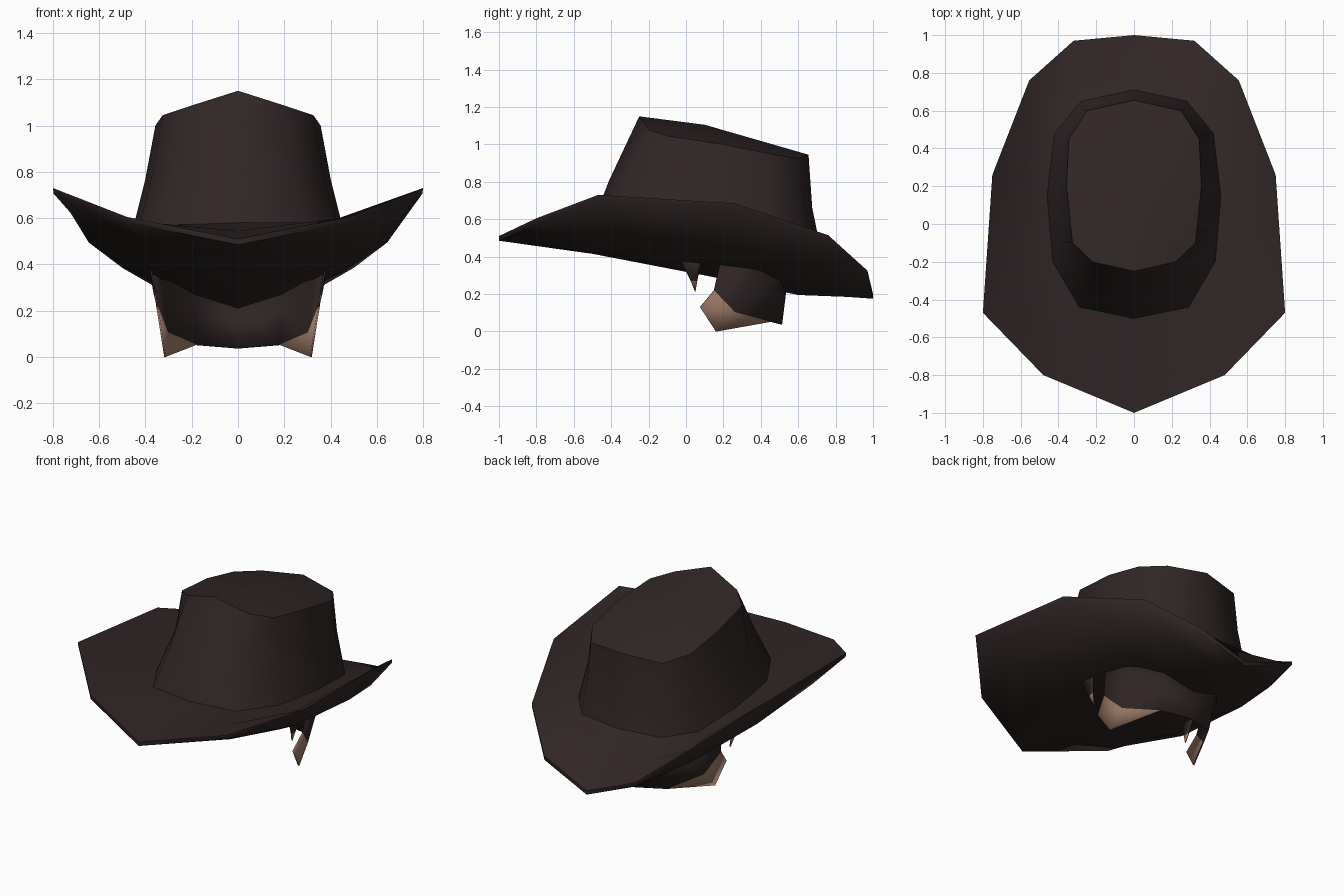
import bpy, bmesh

if "Cube" in bpy.data.objects:
    bpy.data.objects.remove(bpy.data.objects["Cube"])


def material(name, rgb):
    m = bpy.data.materials.new(name)
    m.diffuse_color = (*rgb, 1)
    m.use_nodes = True
    m.node_tree.nodes["Principled BSDF"].inputs["Base Color"].default_value = m.diffuse_color
    return m


FELT = material("dark brown felt", (0.030, 0.019, 0.019))
HAIR = material("dark brown hair", (0.029, 0.018, 0.018))
SKIN = material("tan skin", (0.36, 0.21, 0.15))


def finish(name, bm, mats, angle):
    bmesh.ops.recalc_face_normals(bm, faces=bm.faces)
    me = bpy.data.meshes.new(name)
    bm.to_mesh(me)
    bm.free()
    ob = bpy.data.objects.new(name, me)
    bpy.context.collection.objects.link(ob)
    for m in mats:
        me.materials.append(m)
    bpy.ops.object.select_all(action='DESELECT')
    ob.select_set(True)
    bpy.context.view_layer.objects.active = ob
    bpy.ops.object.shade_smooth_by_angle(angle=angle)
    return ob


def ring(bm, half):
    """Close a half outline (front to back, x >= 0) into a symmetric ring."""
    pts = half + [(-x, y, z) for x, y, z in half[-2:0:-1]]
    return [bm.verts.new(p) for p in pts]


def loft(bm, rings):
    for a, b in zip(rings, rings[1:]):
        n = len(a)
        for i in range(n):
            j = (i + 1) % n
            bm.faces.new((a[i], a[j], b[j], b[i]))


def cap(bm, r, centre):
    c = bm.verts.new(centre)
    for i in range(len(r)):
        bm.faces.new((r[i], r[(i + 1) % len(r)], c))


# Shared outlines, each from front to back
brim_edge = [(0, -1, .51), (.48, -.8, .605), (.8, -.47, .73), (.75, .26, .685),
             (.555, .76, .515), (.32, .97, .325), (0, 1, .2)]
brim_middle = [(0, -.75, .545), (.38, -.62, .58), (.62, -.34, .61), (.61, .2, .57),
               (.49, .62, .48), (.31, .82, .4), (0, .87, .34)]
crown_base = [(0, -.5, .58), (.29, -.44, .57), (.43, -.2, .555), (.46, .15, .53),
              (.42, .48, .49), (.28, .65, .48), (0, .71, .49)]
crown_middle = [(0, -.41, .81), (.24, -.34, .8), (.37, -.1, .79), (.4, .15, .77),
                (.375, .45, .72), (.27, .61, .68), (0, .675, .66)]
crown_top = [(0, -.25, 1.15), (.22, -.2, 1.08), (.325, -.1, 1.045), (.357, .2, 1.0),
             (.345, .45, .95), (.25, .6, .925), (0, .655, .945)]
under_middle = [(0, -.75, .45), (.38, -.62, .485), (.65, -.34, .54), (.645, .2, .495),
                (.5, .62, .385), (.3, .83, .27), (0, .86, .185)]
under_inner = [(0, -.5, .415), (.29, -.44, .42), (.43, -.2, .4), (.46, .15, .375),
               (.38, .48, .335), (.22, .57, .265), (0, .6, .195)]

# Crown with a raised centre ridge
bm = bmesh.new()
rings = [ring(bm, h) for h in (crown_base, crown_middle, crown_top)]
loft(bm, rings)
cap(bm, rings[-1], (0, .1, 1.105))
finish("hat_crown", bm, [FELT], 0.9)

# Brim: upper surface, thin rim, sagging lower surface closed under the crown
bm = bmesh.new()
lower_edge = [(x * .995, y, z - .025) for x, y, z in brim_edge]
rings = [ring(bm, h) for h in
         (crown_base, brim_middle, brim_edge, lower_edge, under_middle, under_inner)]
loft(bm, rings)
cap(bm, rings[-1], (0, .15, .29))
finish("hat_brim", bm, [FELT], 0.9)


def sheet(name, parts):
    """Thin mirrored sheet from polygons, each given as (material index, points)."""
    bm = bmesh.new()
    for side in (1, -1):
        for index, pts in parts:
            f = bm.faces.new([bm.verts.new((x * side, y, z)) for x, y, z in pts])
            f.material_index = index
    bmesh.ops.remove_doubles(bm, verts=bm.verts, dist=.0005)
    ob = finish(name, bm, [HAIR, SKIN], 0.7)
    mod = ob.modifiers.new("thickness", 'SOLIDIFY')
    mod.thickness = .008
    mod.offset = 0


# Hair wrapped around the nape, with skin below its front corners
top = [(0, .535, .24), (.2, .51, .31), (.34, .35, .39), (.37, .19, .4)]
mid = [(0, .51, .037), (.18, .45, .052), (.305, .26, .105), (.35, .15, .22)]
low = (.315, .16, 0)
tip = (.335, .075, .13)
nape = [(0, (top[i], top[i + 1], mid[i + 1], mid[i])) for i in range(3)]
nape += [(1, (mid[1], mid[2], low)), (1, (mid[2], mid[3], tip, low))]
sheet("nape_hair", nape)

# Pointed sideburns with a small skin tip
a, b = (.358, .025, .27), (.36, .06, .27)
sheet("sideburns", [(0, ((.385, -.05, .43), (.385, .1, .43), (.372, .075, .34), b, a)),
                    (1, (a, b, (.345, .05, .21)))])
